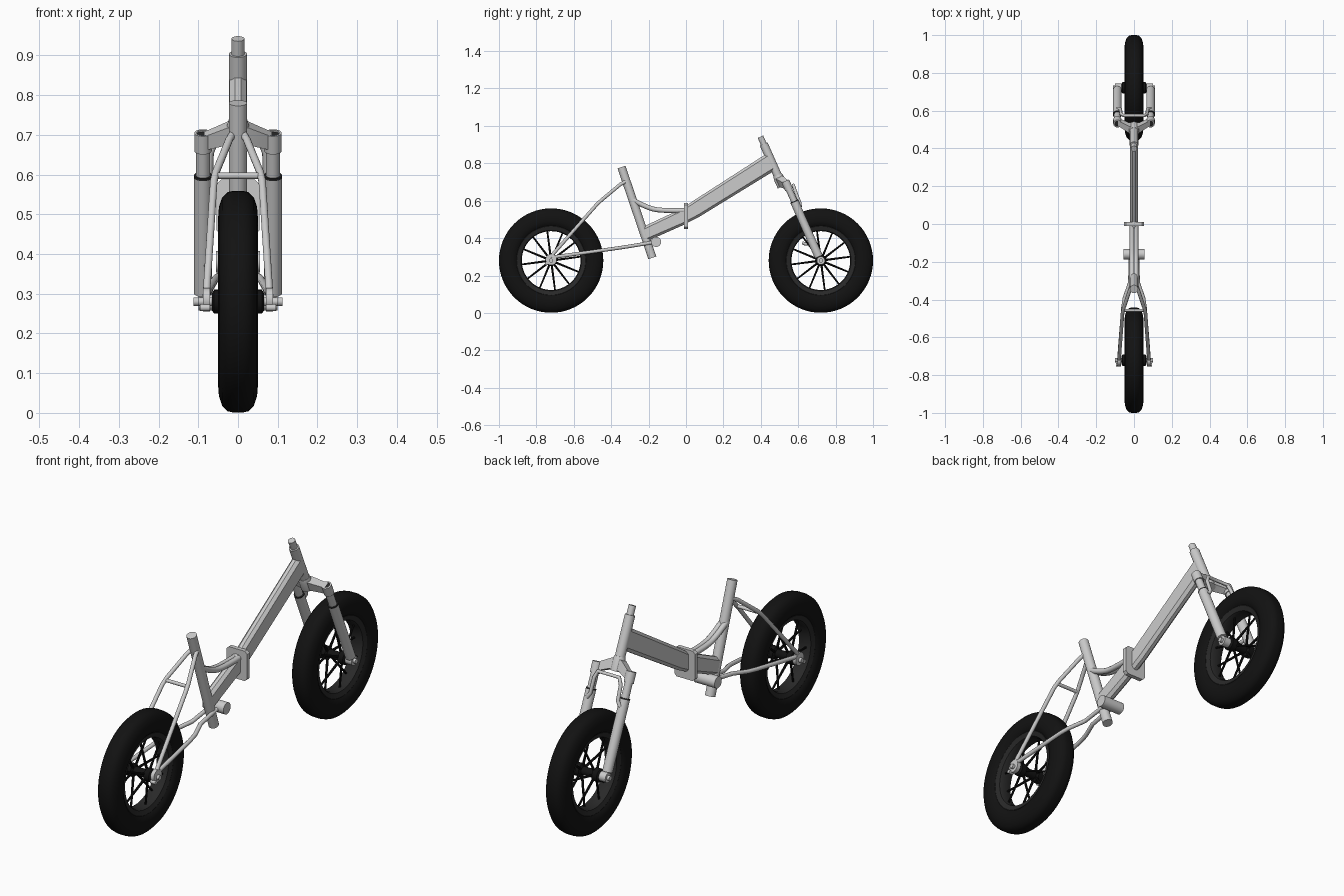
import bpy, bmesh, math
from mathutils import Vector

if "Cube" in bpy.data.objects:
    bpy.data.objects.remove(bpy.data.objects["Cube"])


def mat(name, v):
    m = bpy.data.materials.new(name)
    m.diffuse_color = (v, v, v, 1)
    m.use_nodes = True
    m.node_tree.nodes["Principled BSDF"].inputs["Base Color"].default_value = m.diffuse_color
    return m


TYRE, DARK = mat("tyre_black", 0.006), mat("dark_metal", 0.022)


def finish(name, bm, material=None, angle=35):
    bmesh.ops.remove_doubles(bm, verts=bm.verts, dist=1e-5)
    bmesh.ops.recalc_face_normals(bm, faces=bm.faces)
    me = bpy.data.meshes.new(name)
    bm.to_mesh(me)
    bm.free()
    ob = bpy.data.objects.new(name, me)
    bpy.context.collection.objects.link(ob)
    if material:
        me.materials.append(material)
    bpy.ops.object.select_all(action='DESELECT')
    ob.select_set(True)
    bpy.context.view_layer.objects.active = ob
    bpy.ops.object.shade_smooth_by_angle(angle=math.radians(angle))
    return ob


def lathe(name, profile, origin, axis, material=None, n=24, closed=False):
    """Spin (radius, distance) points around an axis."""
    bm = bmesh.new()
    q = Vector(axis).to_track_quat('Z', 'Y')
    rings = []
    for r, d in profile:
        rings.append([bm.verts.new(Vector(origin) + q @ Vector(
            (r * math.cos(2 * math.pi * i / n), r * math.sin(2 * math.pi * i / n), d)))
            for i in range(n)])
    pairs = list(zip(rings, rings[1:])) + ([(rings[-1], rings[0])] if closed else [])
    for a, b in pairs:
        for i in range(n):
            j = (i + 1) % n
            bm.faces.new((a[i], a[j], b[j], b[i]))
    bmesh.ops.dissolve_degenerate(bm, dist=1e-6, edges=bm.edges)
    return finish(name, bm, material)


def rod(name, a, b, r, material=None, n=24, r2=None):
    a, b = Vector(a), Vector(b)
    length = (b - a).length
    return lathe(name, [(0, 0), (r, 0), (r2 or r, length), (0, length)], a, b - a, material, n)


def loft(name, sections, material=None):
    """Skin a list of matching polygons and cap the ends."""
    bm = bmesh.new()
    rings = [[bm.verts.new(p) for p in s] for s in sections]
    n = len(rings[0])
    for a, b in zip(rings, rings[1:]):
        for i in range(n):
            j = (i + 1) % n
            bm.faces.new((a[i], a[j], b[j], b[i]))
    bm.faces.new(rings[0])
    bm.faces.new(rings[-1])
    return finish(name, bm, material, 25)


def section(y, z, w, h, c, lean=0.0):
    """Chamfered rectangle across the frame, leaning with its neighbour tube."""
    w, h = w / 2, h / 2
    pts = [(w, h - c), (w - c, h), (c - w, h), (-w, h - c),
           (-w, c - h), (c - w, -h), (w - c, -h), (w, c - h)]
    return [(px, y + lean * pz, z + pz) for px, pz in pts]


def pipe(name, pts, r, smooth=False):
    cu = bpy.data.curves.new(name, 'CURVE')
    cu.dimensions = '3D'
    cu.bevel_depth, cu.bevel_resolution, cu.use_fill_caps = r, 4, True
    sp = cu.splines.new('NURBS' if smooth else 'POLY')
    sp.points.add(len(pts) - 1)
    for p, co in zip(sp.points, pts):
        p.co = (*co, 1)
    if smooth:
        sp.order_u, sp.use_endpoint_u, sp.resolution_u = 3, True, 8
    ob = bpy.data.objects.new(name, cu)
    bpy.context.collection.objects.link(ob)
    bpy.ops.object.select_all(action='DESELECT')
    ob.select_set(True)
    bpy.context.view_layer.objects.active = ob
    bpy.ops.object.convert(target='MESH')
    bpy.ops.object.shade_smooth_by_angle(angle=math.radians(50))


# Wheels: tyre, rim, hub, spokes
half = [(.279, .012), (.276, .026), (.262, .040), (.238, .048), (.212, .050), (.192, .044), (.182, .034)]
tyre = half + [(r, -d) for r, d in reversed(half)]
rim = [(.190, .036), (.184, .038), (.162, .031), (.157, .020),
       (.157, -.020), (.162, -.031), (.184, -.038), (.190, -.036)]
hub = [(0, -.066), (.022, -.066), (.030, -.060), (.030, -.034), (.019, -.028),
       (.019, .028), (.030, .034), (.030, .060), (.022, .066), (0, .066)]
for end, y in (("rear", -.721), ("front", .721)):
    c = Vector((0, y, .280))
    lathe(end + "_tyre", tyre, c, (1, 0, 0), TYRE, 64, True)
    lathe(end + "_rim", rim, c, (1, 0, 0), DARK, 64, True)
    lathe(end + "_hub", hub, c, (1, 0, 0), TYRE, 32)
    for i in range(12):
        a = 2 * math.pi * (i + .25) / 12
        u = Vector((0, math.cos(a), math.sin(a)))
        side = Vector((.034 if i % 2 else -.034, 0, 0))
        rod(f"{end}_spoke_{i + 1}", c + u * .018 + side, c + u * .165 + side * .25,
            .006, TYRE, 8, .0045)
    w = .100 if end == "rear" else .112
    rod(end + "_axle", c - Vector((w, 0, 0)), c + Vector((w, 0, 0)), .011, None, 16)

# Seat tube, bottom bracket and main beam
rod("seat_tube", (0, -.345, .780), (0, -.180, .295), .0225, n=32)
rod("bottom_bracket", (-.055, -.160, .380), (.055, -.160, .380), .027, n=32)
loft("main_beam", [section(.455, .808, .042, .092, .013, -.44), section(.06, .560, .042, .094, .013, -.2),
                   section(0, .525, .042, .094, .013)])
loft("rear_beam", [section(0, .522, .042, .092, .013), section(-.228, .418, .042, .075, .013, -.34)])
loft("hinge_plate", [section(y, .518, .108, .140, .012) for y in (-.010, .010)])
for s in (-1, 1):
    pipe("curved_brace", [(s * .010, -.285, .605), (s * .010, -.215, .565),
                          (s * .010, -.13, .545), (s * .010, 0, .548)], .013, True)

# Head tube with the steerer stub
top, low = Vector((0, .398, .942)), Vector((0, .508, .695))
d = (low - top).normalized()
L = (low - top).length
lathe("head_tube", [(0, .042), (.0225, .042), (.0225, L - .04), (0, L - .04)], top, d, n=32)
rod("steerer", top, low, .016, n=32)
lathe("crown_collar", [(0, L - .045), (.024, L - .045), (.028, L - .03), (.028, L + .02), (0, L + .02)],
      top, d, n=32)

# Fork crown arms
nrm = Vector((0, -d.z, d.y))


def crown_section(c, hh, hw):
    c = Vector(c)
    return [c + d * hh + nrm * hw, c + d * hh - nrm * hw, c - d * hh - nrm * hw, c - d * hh + nrm * hw]


loft("fork_crown", [crown_section((-.085, .541, .684), .019, .015),
                    crown_section((-.025, .508, .704), .024, .020),
                    crown_section((.025, .508, .704), .024, .020),
                    crown_section((.085, .541, .684), .019, .015)])

# Fork legs, caps and dropouts
leg = [(0, .012), (.016, .012), (.016, 0), (.022, 0), (.022, .050), (.0175, .050), (.0175, .122),
       (.0225, .122), (.0225, .442), (0, .442)]
for s in (-1, 1):
    t = Vector((s * .088, .531, .705))
    axis = Vector((0, .179, -.405)).normalized()
    lathe("fork_leg", leg, t, axis, n=32)
    lathe("fork_leg_cap", [(0, .004), (.016, .004), (.016, .014), (0, .014)], t, axis, DARK)
    lathe("fork_seal", [(.017, .117), (.0228, .117), (.0228, .123), (.017, .123)], t, axis, DARK, 32, True)
    rod("fork_dropout", (s * .066, .721, .280), (s * .100, .721, .280), .022)

# Fork arch and brake tab
side = [(.086, .612, .568), (.071, .608, .592), (.069, .583, .655), (.055, .574, .684)]
pipe("fork_arch", side + [(-x, y, z) for x, y, z in reversed(side)], .0085)
pipe("brake_tab", [(-.080, .675, .375), (-.074, .64, .368), (-.074, .622, .375)], .009)

# Seat stays, chain stays and rear dropouts
for s in (-1, 1):
    pipe("seat_stay", [(s * x, y, z) for x, y, z in (
        (.012, -.318, .705), (.022, -.350, .688), (.056, -.450, .605), (.061, -.475, .582),
        (.078, -.705, .322), (.079, -.721, .300))], .0095)
    pipe("chain_stay", [(s * x, y, z) for x, y, z in (
        (.080, -.721, .297), (.074, -.640, .308), (.058, -.440, .336), (.050, -.390, .343),
        (.022, -.310, .355), (.018, -.160, .380))], .0095)
    rod("rear_dropout", (s * .070, -.721, .285), (s * .088, -.721, .285), .030)
    rod("dropout_bolt", (s * .070, -.745, .265), (s * .096, -.745, .265), .009, n=12)
rod("seat_stay_bridge", (-.058, -.457, .597), (.058, -.457, .597), .008, n=16)
